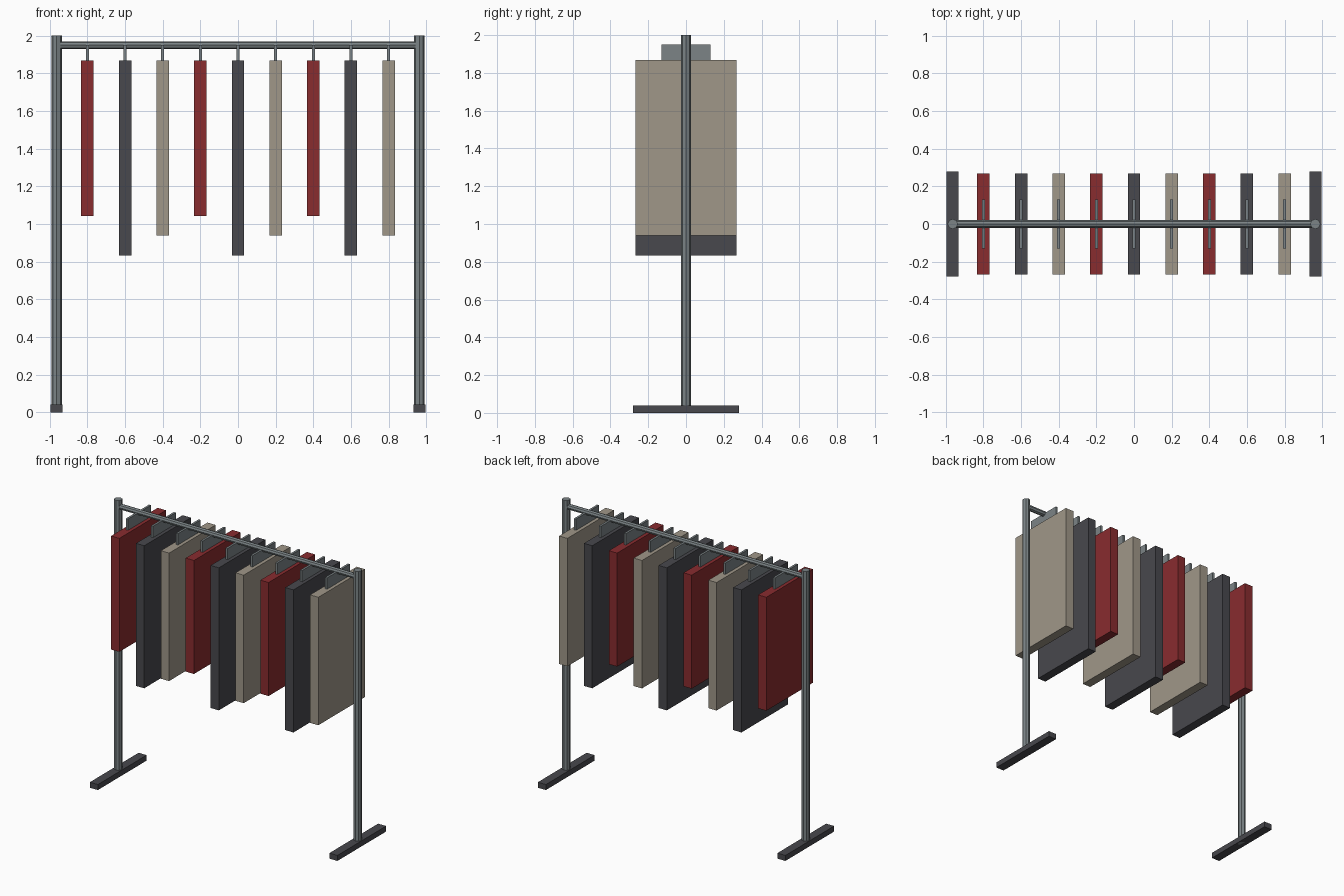
import bpy
import math

if "Cube" in bpy.data.objects:
    bpy.data.objects.remove(bpy.data.objects["Cube"], do_unlink=True)


def material(name, rgb):
    mat = bpy.data.materials.new(name)
    mat.use_nodes = True
    mat.diffuse_color = (*rgb, 1)
    mat.node_tree.nodes["Principled BSDF"].inputs["Base Color"].default_value = (*rgb, 1)
    return mat


steel = material("steel grey", (0.20, 0.23, 0.24))
charcoal = material("charcoal", (0.065, 0.065, 0.075))
red = material("dark red", (0.25, 0.025, 0.028))
beige = material("beige", (0.35, 0.31, 0.25))


def finish(name, mat):
    obj = bpy.context.object
    obj.name = name
    obj.data.materials.append(mat)
    return obj


def box(name, mat, x, width, depth, bottom, top):
    bpy.ops.mesh.primitive_cube_add(size=1, location=(x, 0, (bottom + top) / 2))
    obj = finish(name, mat)
    obj.scale = (width, depth, top - bottom)
    bpy.ops.object.transform_apply(location=False, rotation=False, scale=True)


def tube(name, mat, radius, length, location, tilt=0):
    bpy.ops.mesh.primitive_cylinder_add(vertices=8, radius=radius, depth=length,
                                        location=location, rotation=(0, tilt, 0))
    finish(name, mat)


# Uprights and feet
for side, x in (("right", -0.963), ("left", 0.963)):
    tube(side + "_post", steel, 0.027, 2, (x, 0, 1))
    box(side + "_foot", charcoal, x, 0.064, 0.56, 0, 0.04)

# Top rail
tube("rail", steel, 0.02, 1.926, (0, 0, 1.95), math.pi / 2)

# Hanging garments, repeating in three lengths and colours
styles = ((red, 1.043), (charcoal, 0.832), (beige, 0.938))
for i in range(9):
    mat, hem = styles[i % 3]
    x = -0.8 + 0.2 * i
    box(f"hanger_{i + 1}", steel, x, 0.016, 0.262, 1.86, 1.95)
    box(f"garment_{i + 1}", mat, x, 0.066, 0.535, hem, 1.868)
